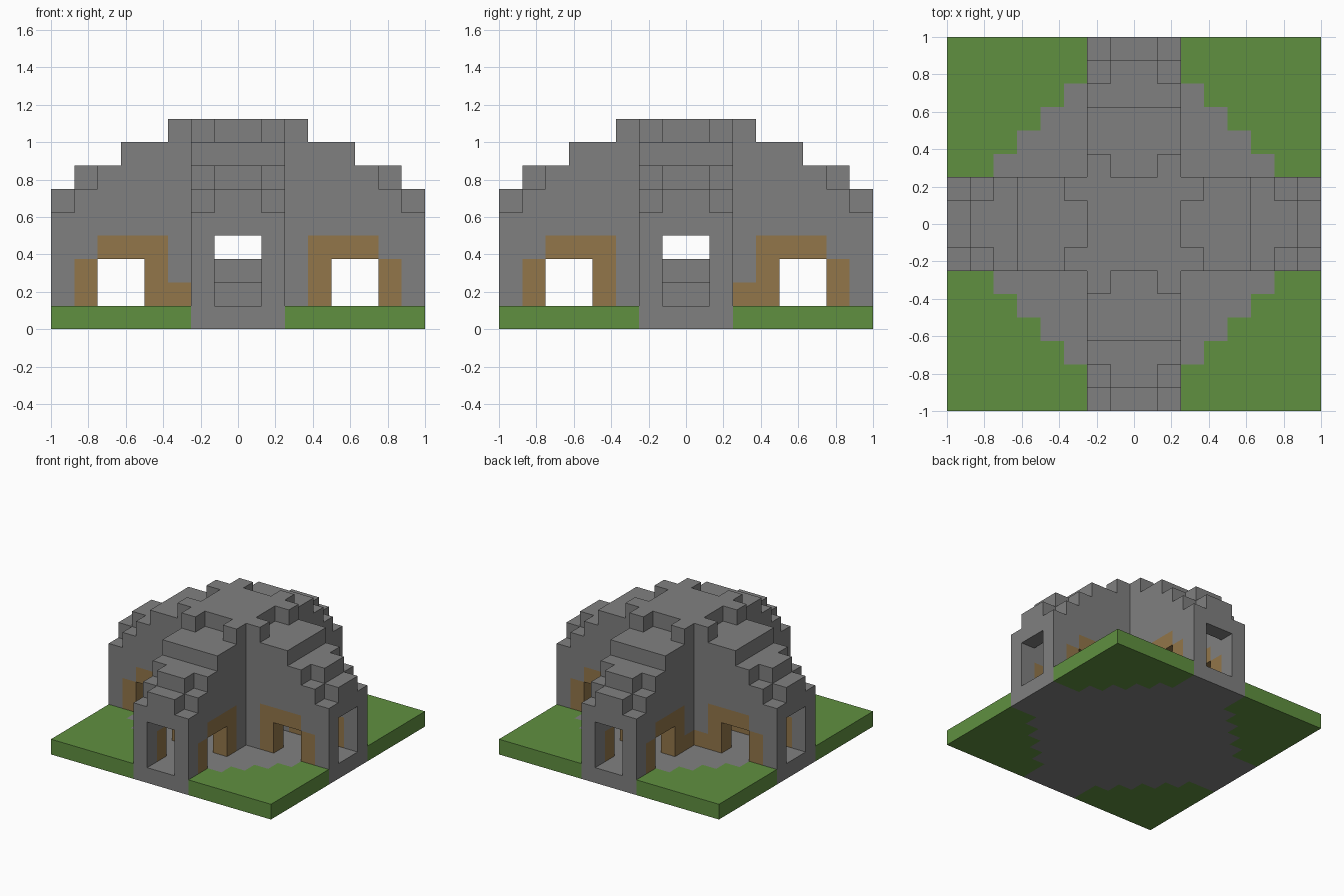
import bpy
import bmesh
from mathutils import Vector

if "Cube" in bpy.data.objects:
    bpy.data.objects.remove(bpy.data.objects["Cube"], do_unlink=True)

BLOCK = 0.125   # edge length of one block
HALF = 8        # blocks from the centre to the edge of the plot


def material(name, rgb):
    mat = bpy.data.materials.new(name)
    mat.use_nodes = True
    mat.diffuse_color = (*rgb, 1)
    mat.node_tree.nodes["Principled BSDF"].inputs["Base Color"].default_value = (*rgb, 1)
    return mat


stone = material("grey stone", (0.216, 0.216, 0.216))
grass = material("grass green", (0.117, 0.279, 0.051))
wood = material("brown wood", (0.287, 0.181, 0.068))

# Roof height in blocks, by distance along an arm
CENTRE_TOP = [9, 9, 8, 8, 8, 7, 7, 6]
EDGE_TOP = [9, 9, 9, 8, 8, 7, 6, 5]
CEILING = [8, 8, 7, 7, 7, 6, 6, 4]


def is_frame(along, k, extended):
    """Wooden surround of the side windows."""
    return (along == 3 and k <= 3 or along in (4, 5) and k == 3
            or along == 6 and k <= 2
            or extended and along == 2 and k == 1)


def part_at(i, j, k):
    """Name of the part filling a block, or None where it is open."""
    a, b = int(abs(i + 0.5)), int(abs(j + 0.5))
    across, along = min(a, b), max(a, b)
    # ground slab with a paved diamond and paved arms
    if k == 0:
        return "stone_floor" if across < 2 or a + b < HALF else "grass_ground"
    if across > 1:
        return None
    # stepped pedestal in the middle of the hall
    if (along < 2 and k == 1) or (along < 1 and k == 2):
        return "pedestal"
    # hollow passages and roof along the middle of each arm
    if across == 0:
        return "stone_walls" if CEILING[along] <= k < CENTRE_TOP[along] else None
    # side walls with windows
    if along in (4, 5) and k <= 2:
        return None
    extended = (i < 0 and b < 2) or (j > 0 and a < 2)
    if is_frame(along, k, extended):
        return "window_frames"
    return "stone_walls" if k < EDGE_TOP[along] else None


cells = {}
for i in range(-HALF, HALF):
    for j in range(-HALF, HALF):
        for k in range(max(EDGE_TOP)):
            part = part_at(i, j, k)
            if part:
                cells[i, j, k] = part


def build(name, mat):
    """Skin the blocks of one part and merge coplanar faces."""
    bm = bmesh.new()
    for cell, part in cells.items():
        if part != name:
            continue
        middle = Vector(cell) + Vector((0.5, 0.5, 0.5))
        for axis in range(3):
            for side in (-1, 1):
                normal = Vector((0, 0, 0))
                normal[axis] = side
                if tuple(int(c) for c in Vector(cell) + normal) in cells:
                    continue
                u = Vector((0, 0, 0))
                u[(axis + 1) % 3] = 0.5
                v = normal.cross(u)
                centre = middle + normal * 0.5
                corners = (centre - u - v, centre + u - v, centre + u + v, centre - u + v)
                bm.faces.new([bm.verts.new(c * BLOCK) for c in corners])
    bmesh.ops.remove_doubles(bm, verts=bm.verts, dist=0.001)
    bmesh.ops.dissolve_limit(bm, angle_limit=0.01, verts=bm.verts, edges=bm.edges)
    mesh = bpy.data.meshes.new(name)
    bm.to_mesh(mesh)
    bm.free()
    mesh.materials.append(mat)
    bpy.context.collection.objects.link(bpy.data.objects.new(name, mesh))


build("grass_ground", grass)
build("stone_floor", stone)
build("stone_walls", stone)
build("window_frames", wood)
build("pedestal", stone)
